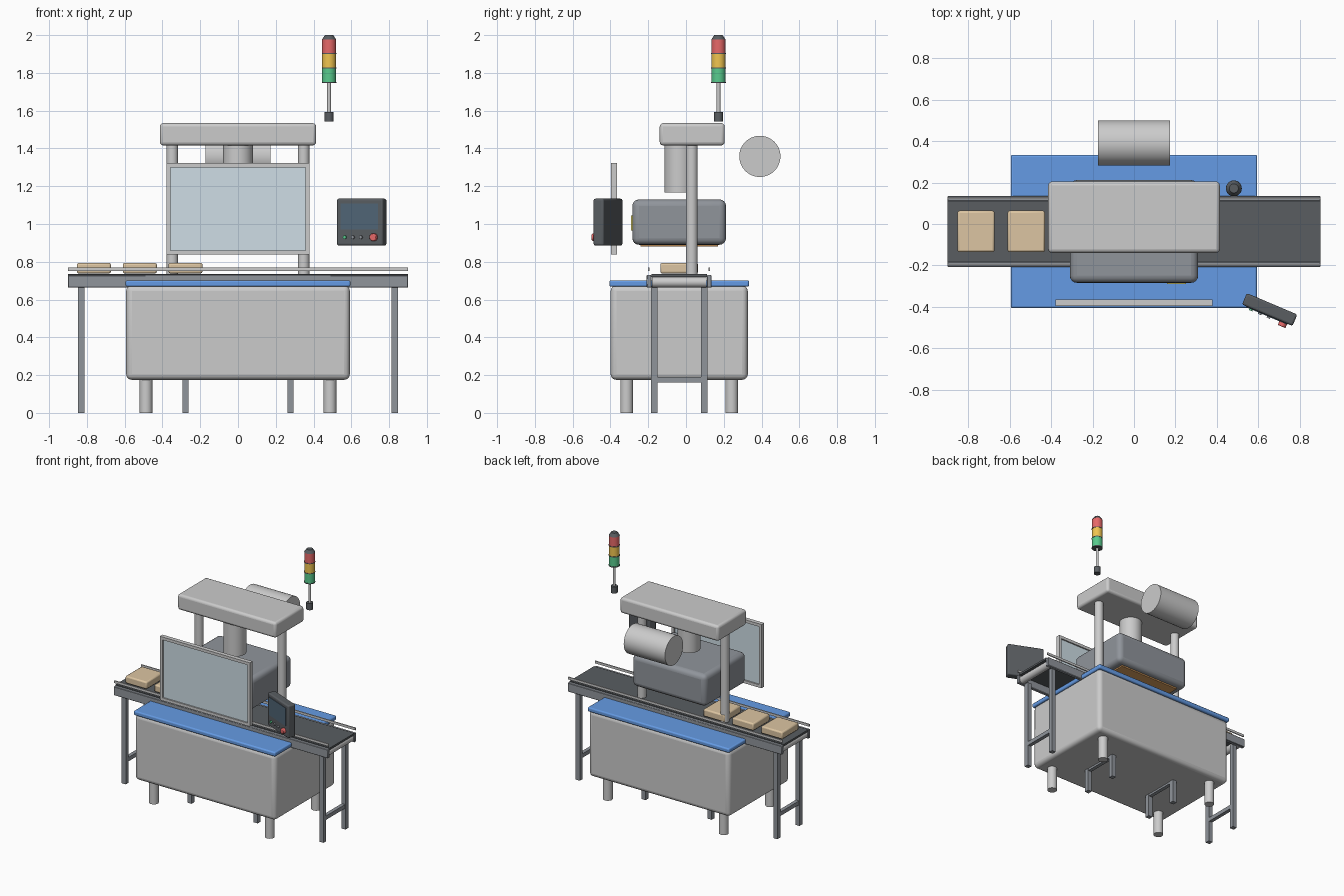
import bpy, math
from mathutils import Matrix

if "Cube" in bpy.data.objects:
    bpy.data.objects.remove(bpy.data.objects["Cube"])

CY = -0.036  # centre line of the machine in y


def mat(name, r, g, b):
    m = bpy.data.materials.new(name)
    m.diffuse_color = (r, g, b, 1)
    m.use_nodes = True
    m.node_tree.nodes["Principled BSDF"].inputs["Base Color"].default_value = m.diffuse_color
    return m


LIGHT = mat("light_grey", 0.78, 0.79, 0.80)
STEEL = mat("steel", 0.60, 0.61, 0.63)
DARK = mat("dark_grey", 0.28, 0.30, 0.33)
BLACK = mat("black", 0.10, 0.11, 0.12)
BLUE = mat("blue", 0.13, 0.33, 0.78)
TAN = mat("cardboard", 0.72, 0.56, 0.36)
GLASS = mat("glass", 0.62, 0.73, 0.79)
ORANGE = mat("orange", 0.72, 0.36, 0.12)
RED = mat("red", 0.80, 0.14, 0.14)
AMBER = mat("amber", 0.88, 0.56, 0.08)
GREEN = mat("green", 0.10, 0.60, 0.27)
YELLOW = mat("yellow", 0.80, 0.70, 0.15)
SCREEN = mat("screen", 0.08, 0.13, 0.18)


def finish(ob, name, m, bevel=0, seg=3):
    ob.name = name
    ob.data.materials.append(m)
    if bevel:
        b = ob.modifiers.new("bevel", 'BEVEL')
        b.width, b.segments, b.limit_method = bevel, seg, 'ANGLE'
    bpy.ops.object.shade_smooth_by_angle(angle=math.radians(35))
    return ob


def box(name, c, s, m, bevel=0, seg=3):
    bpy.ops.mesh.primitive_cube_add(size=1, location=c)
    ob = bpy.context.object
    ob.data.transform(Matrix.Diagonal((*s, 1)))
    return finish(ob, name, m, bevel, seg)


def cyl(name, c, r, length, m, axis='Z', r2=None, bevel=0, n=32):
    rot = {'X': (0, math.pi / 2, 0), 'Y': (math.pi / 2, 0, 0), 'Z': (0, 0, 0)}[axis]
    bpy.ops.mesh.primitive_cone_add(vertices=n, radius1=r, radius2=r if r2 is None else r2,
                                    depth=length, location=c, rotation=rot)
    return finish(bpy.context.object, name, m, bevel, 2)


# Cabinet, worktop and feet
box("cabinet", (0, CY, 0.425), (1.184, 0.726, 0.50), LIGHT, 0.03, 4)
box("worktop", (0, CY, 0.685), (1.19, 0.74, 0.034), BLUE, 0.01)
for sx in (-1, 1):
    for sy in (-1, 1):
        cyl("cabinet_foot", (sx * 0.487, CY + sy * 0.278, 0.095), 0.034, 0.19, STEEL)

# Conveyor: side rails, guides, belt, end rollers
for s in (-1, 1):
    box("conveyor_side_rail", (0, CY + s * 0.159, 0.696), (1.80, 0.026, 0.066), DARK, 0.003, 1)
    box("guide_rail", (0, CY + s * 0.16, 0.761), (1.80, 0.008, 0.018), STEEL)
    cyl("end_roller", (s * 0.868, CY, 0.692), 0.028, 0.29, STEEL, 'Y')
box("conveyor_belt", (0, CY, 0.727), (1.80, 0.295, 0.014), BLACK)

# Conveyor trestle legs
for x in (-0.83, -0.278, 0.278, 0.83):
    for s in (-1, 1):
        box("conveyor_leg", (x, CY + s * 0.132, 0.335), (0.034, 0.034, 0.67), DARK)
    box("leg_crossbar", (x, CY, 0.175), (0.028, 0.25, 0.03), DARK)

# Cartons on the belt
for x in (-0.763, -0.52, -0.278):
    box("carton", (x, CY, 0.766), (0.18, 0.20, 0.056), TAN, 0.01, 2)

# Gantry, plunger and press head
for s in (-1, 1):
    cyl("column", (s * 0.348, 0.031, 1.06), 0.031, 0.74, STEEL)
box("gantry_beam", (0, 0.033, 1.475), (0.828, 0.344, 0.118), LIGHT, 0.018)
cyl("plunger", (0, CY, 1.295), 0.079, 0.256, STEEL)
box("press_head", (0, CY, 1.01), (0.62, 0.496, 0.24), DARK, 0.035, 4)
box("heater_plate", (0, CY, 0.89), (0.50, 0.41, 0.02), ORANGE)
box("warning_plate", (0.205, -0.286, 1.005), (0.09, 0.008, 0.08), YELLOW)
cyl("rear_tank", (0, 0.391, 1.358), 0.109, 0.346, STEEL, 'X', n=48)

# Guard window
for s in (-1, 1):
    box("window_stile", (s * 0.3675, -0.381, 1.08), (0.022, 0.032, 0.484), STEEL)
    box("window_rail", (0, -0.381, 1.08 + s * 0.231), (0.713, 0.032, 0.022), STEEL)
box("window_pane", (0, -0.381, 1.08), (0.713, 0.012, 0.44), GLASS)

# Control panel, built square then turned as one unit
panel = [
    box("control_panel", (0, 0, 1.01), (0.265, 0.06, 0.248), BLACK, 0.01),
    box("panel_screen", (0, -0.031, 1.04), (0.215, 0.006, 0.136), SCREEN),
    cyl("start_button", (-0.083, -0.034, 0.93), 0.009, 0.014, GREEN, 'Y', n=20),
    cyl("mode_button_a", (-0.036, -0.034, 0.93), 0.009, 0.014, DARK, 'Y', n=20),
    cyl("mode_button_b", (0.010, -0.034, 0.93), 0.009, 0.014, DARK, 'Y', n=20),
    cyl("stop_button", (0.085, -0.040, 0.93), 0.020, 0.026, RED, 'Y', bevel=0.004),
]
turn = Matrix.Translation((0.655, -0.413, 0)) @ Matrix.Rotation(math.radians(-23), 4, 'Z')
bpy.context.view_layer.update()
for ob in panel:
    ob.matrix_world = turn @ ob.matrix_world

# Signal tower
TX, TY = 0.482, 0.172
cyl("tower_base", (TX, TY, 1.568), 0.024, 0.05, BLACK)
cyl("tower_pole", (TX, TY, 1.67), 0.010, 0.17, STEEL, n=20)
for i, (name, m) in enumerate((("green", GREEN), ("amber", AMBER), ("red", RED))):
    z = 1.788 + i * 0.076
    cyl(name + "_lamp", (TX, TY, z), 0.037, 0.072, m)
    cyl("lamp_ring", (TX, TY, z - 0.038), 0.0385, 0.006, BLACK)
cyl("tower_cap", (TX, TY, 1.988), 0.038, 0.024, BLACK, r2=0.022)
